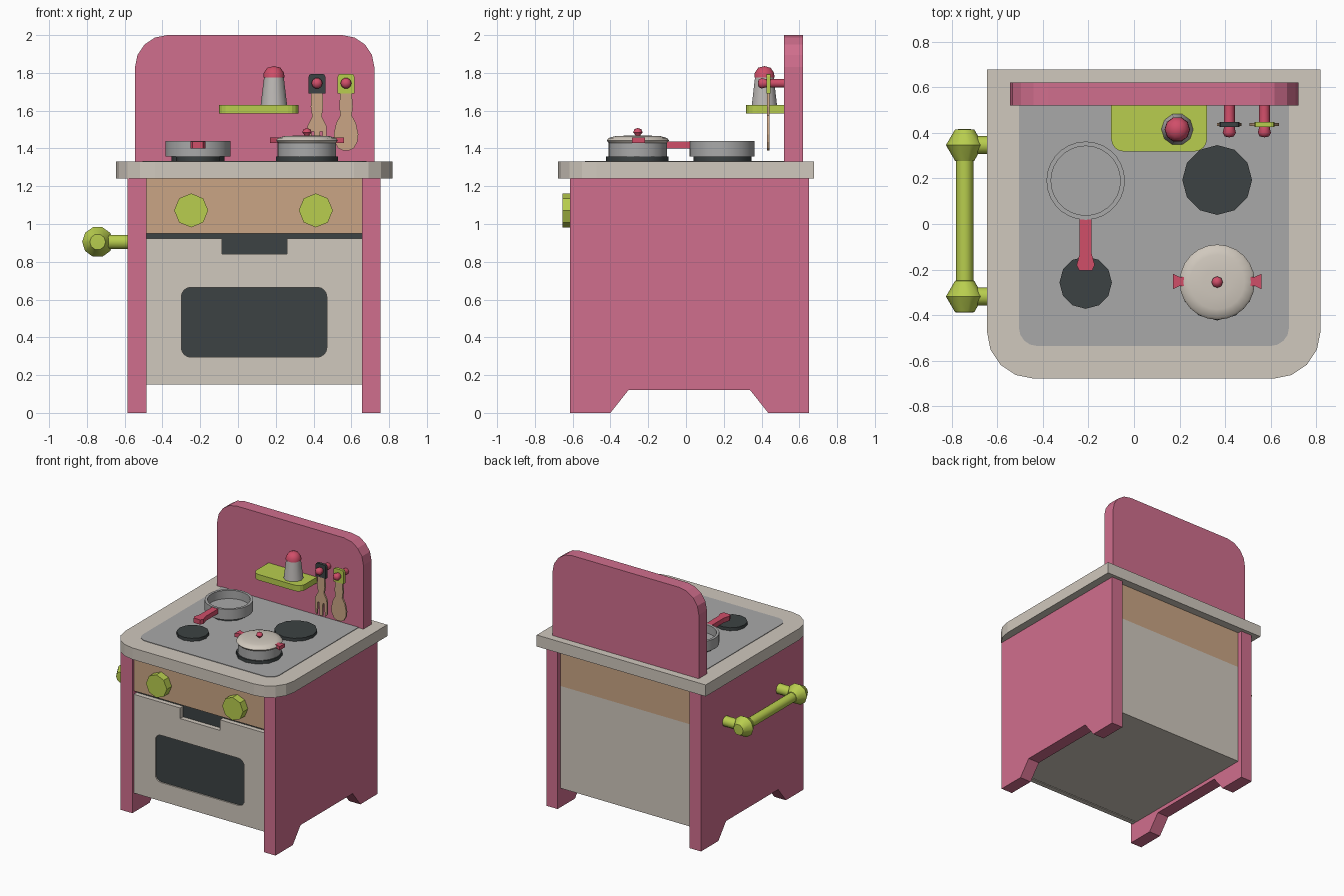
import bpy, bmesh, math
from mathutils import Vector

if "Cube" in bpy.data.objects:
    bpy.data.objects.remove(bpy.data.objects["Cube"])

def lin(c):
    c /= 255
    return c / 12.92 if c <= 0.04045 else ((c + 0.055) / 1.055) ** 2.4

MATS = {}
for n, rgb in {"pink": (208, 110, 141), "cream": (208, 200, 189), "wood": (202, 165, 133),
               "green": (184, 205, 78), "charcoal": (60, 66, 67), "red": (208, 78, 105),
               "grey": (169, 169, 169), "pale_grey": (188, 184, 181)}.items():
    m = bpy.data.materials.new(n)
    m.diffuse_color = (*[lin(c) for c in rgb], 1)
    m.use_nodes = True
    m.node_tree.nodes["Principled BSDF"].inputs["Base Color"].default_value = m.diffuse_color
    MATS[n] = m

def put(axis, u, v, w):
    return Vector({"x": (w, u, v), "y": (u, w, v), "z": (u, v, w)}[axis])

def finish(bm, name, mat, smooth=False):
    bmesh.ops.recalc_face_normals(bm, faces=bm.faces[:])
    me = bpy.data.meshes.new(name)
    bm.to_mesh(me)
    bm.free()
    me.materials.append(MATS[mat])
    ob = bpy.data.objects.new(name, me)
    bpy.context.collection.objects.link(ob)
    if smooth:
        bpy.ops.object.select_all(action='DESELECT')
        ob.select_set(True)
        bpy.context.view_layer.objects.active = ob
        bpy.ops.object.shade_smooth_by_angle(angle=math.radians(50))
    return ob

def prism(name, mat, axis, lo, hi, outline, holes=()):
    """Extrude a 2D outline (with optional holes) along an axis."""
    bm = bmesh.new()
    edges = []
    for loop in [outline, *holes]:
        vs = [bm.verts.new(put(axis, u, v, lo)) for u, v in loop]
        if holes:
            edges += [bm.edges.new((a, b)) for a, b in zip(vs, vs[1:] + vs[:1])]
        else:
            bm.faces.new(vs)
    if holes:
        bmesh.ops.triangle_fill(bm, edges=edges, use_beauty=True)
    ext = bmesh.ops.extrude_face_region(bm, geom=bm.faces[:], use_keep_orig=True)
    bmesh.ops.translate(bm, vec=put(axis, 0, 0, hi - lo),
                        verts=[g for g in ext["geom"] if isinstance(g, bmesh.types.BMVert)])
    return finish(bm, name, mat)

def rrect(u0, u1, v0, v1, low=0.0, high=0.0, n=4):
    """Rectangle with rounded low-v and high-v corners."""
    pts = []
    for cu, cv, su, sv, r, a0 in ((u0, v0, 1, 1, low, 180), (u1, v0, -1, 1, low, 270),
                                  (u1, v1, -1, -1, high, 0), (u0, v1, 1, -1, high, 90)):
        if r == 0:
            pts.append((cu, cv))
            continue
        for i in range(n + 1):
            a = math.radians(a0 + 90 * i / n)
            pts.append((cu + su * r + r * math.cos(a), cv + sv * r + r * math.sin(a)))
    return pts

def lathe(name, mat, axis, centre, profile, sides, smooth=True):
    """Revolve (radius, height) points; both ends should have radius 0."""
    bm = bmesh.new()
    c = Vector(centre)
    rings = []
    for r, h in profile:
        k = sides if r > 0 else 1
        rings.append([bm.verts.new(c + put(axis, r * math.cos(i * math.tau / sides),
                                           r * math.sin(i * math.tau / sides), h)) for i in range(k)])
    for a, b in zip(rings, rings[1:]):
        for i in range(sides):
            q = [a[i % len(a)], a[(i + 1) % len(a)], b[(i + 1) % len(b)], b[i % len(b)]]
            bm.faces.new(list(dict.fromkeys(q)))
    return finish(bm, name, mat, smooth)

def disc(name, mat, axis, centre, r, lo, hi, sides, smooth=True):
    return lathe(name, mat, axis, centre, [(0, lo), (r, lo), (r, hi), (0, hi)], sides, smooth)

# side panels with feet
side = [(-0.615, 0), (-0.40, 0), (-0.305, 0.12), (0.34, 0.12), (0.435, 0), (0.65, 0),
        (0.65, 1.24), (-0.615, 1.24)]
for n, x0, x1 in (("left", -0.585, -0.485), ("right", 0.657, 0.755)):
    prism(n + "_side_panel", "pink", "x", x0, x1, side)

# oven body and control panel
L, R = -0.485, 0.657
prism("oven_body", "cream", "z", 0.15, 0.95, rrect(L, R, -0.55, 0.615))
prism("control_panel", "wood", "z", 0.95, 1.24, rrect(L, R, -0.595, 0.615))
prism("door_gap", "charcoal", "y", -0.558, -0.55, rrect(L, R, 0.80, 0.95))

# oven door with handle notch and window opening
window = rrect(-0.30, 0.47, 0.295, 0.665, 0.05, 0.05)
door = [(L, 0.15), (R, 0.15), (R, 0.923), (0.26, 0.923), (0.26, 0.84),
        (-0.085, 0.84), (-0.085, 0.923), (L, 0.923)]
prism("oven_door", "cream", "y", -0.595, -0.558, door, [window])
prism("oven_window", "charcoal", "y", -0.585, -0.558, window)

# knobs
for i, x in enumerate((-0.248, 0.412)):
    disc(f"knob_{i + 1}", "green", "y", (x, 0, 1.072), 0.09, -0.655, -0.595, 8, False)

# worktop, hob plate and back board
prism("worktop", "cream", "z", 1.24, 1.33, rrect(-0.645, 0.818, -0.678, 0.678, 0.205))
prism("hob_plate", "grey", "z", 1.33, 1.334, rrect(-0.505, 0.68, -0.535, 0.52, 0.08))
prism("back_board", "pink", "y", 0.52, 0.62, rrect(-0.545, 0.722, 1.33, 2.0, 0, 0.17))

# burners
for i, (x, y, r) in enumerate(((-0.212, -0.257, 0.115), (0.365, 0.193, 0.153),
                               (-0.212, 0.19, 0.14), (0.365, -0.258, 0.165))):
    disc(f"burner_{i + 1}", "charcoal", "z", (x, y, 0), r, 1.33, 1.358, 12)

# frying pan
lathe("pan", "grey", "z", (-0.212, 0.19, 0),
      [(0, 1.358), (0.172, 1.358), (0.172, 1.44), (0.152, 1.44), (0.152, 1.375), (0, 1.375)], 28)
prism("pan_handle", "red", "z", 1.40, 1.437,
      [(-0.238, 0.03), (-0.238, -0.13), (-0.252, -0.18), (-0.24, -0.205), (-0.184, -0.205),
       (-0.172, -0.18), (-0.186, -0.13), (-0.186, 0.03)])

# cooking pot with lid and side grips
P = (0.365, -0.255, 0)
disc("pot", "grey", "z", P, 0.155, 1.358, 1.435, 24)
lathe("pot_lid", "cream", "z", P,
      [(0, 1.43), (0.155, 1.43), (0.165, 1.442), (0.155, 1.455), (0.12, 1.465), (0.06, 1.468), (0, 1.469)], 24)
lathe("lid_knob", "red", "z", P,
      [(0, 1.462), (0.012, 1.462), (0.014, 1.472), (0.025, 1.485), (0.018, 1.502), (0, 1.508)], 8)
for n, s in (("left", -1), ("right", 1)):
    prism(n + "_pot_grip", "red", "z", 1.428, 1.457,
          [(0.365 + s * u, -0.252 + v) for u, v in
           ((0.14, -0.02), (0.165, -0.02), (0.195, -0.034), (0.195, 0.034), (0.165, 0.02), (0.14, 0.02))])

# shelf and shaker
prism("shelf", "green", "z", 1.585, 1.63, rrect(-0.10, 0.32, 0.318, 0.52, 0.055))
S = (0.19, 0.415, 0)
lathe("shaker", "pale_grey", "z", S, [(0, 1.63), (0.07, 1.63), (0.052, 1.78), (0, 1.78)], 10)
lathe("shaker_cap", "red", "z", S,
      [(0, 1.775), (0.056, 1.775), (0.054, 1.80), (0.035, 1.827), (0, 1.836)], 10)

# hanging fork and spoon on pegs
fork = [(0.03, 1.70), (0.033, 1.62), (0.025, 1.57), (0.05, 1.52), (0.053, 1.41), (0.036, 1.39),
        (0.028, 1.49), (0.016, 1.49), (0.012, 1.39)]
spoon = [(0.03, 1.70), (0.036, 1.62), (0.03, 1.575), (0.052, 1.535), (0.065, 1.475),
         (0.06, 1.435), (0.042, 1.402), (0.018, 1.39)]
for n, x, half, cap in (("fork", 0.418, fork, "charcoal"), ("spoon", 0.572, spoon, "green")):
    prism(n, "wood", "y", 0.429, 0.443,
          [(x + u, v) for u, v in half] + [(x - u, v) for u, v in reversed(half)])
    prism(n + "_end", cap, "y", 0.425, 0.447, rrect(x - 0.044, x + 0.044, 1.69, 1.795, 0, 0.015, 2))
    lathe(n + "_peg", "red", "y", (x, 0, 1.745),
          [(0, 0.38), (0.02, 0.384), (0.029, 0.40), (0.024, 0.42), (0.024, 0.52), (0, 0.52)], 10)

# towel rail on the left side
X, Z = -0.743, 0.905
disc("towel_rail", "green", "y", (X, 0, Z), 0.038, -0.32, 0.35, 10)
for n, y in (("front", -0.318), ("back", 0.346)):
    lathe(n + "_rail_ball", "green", "y", (X, y, Z),
          [(0, -0.071), (0.042, -0.069), (0.082, 0), (0.042, 0.069), (0, 0.071)], 10)
    disc(n + "_rail_post", "green", "x", (0, y, Z), 0.04, X, -0.58, 10)
